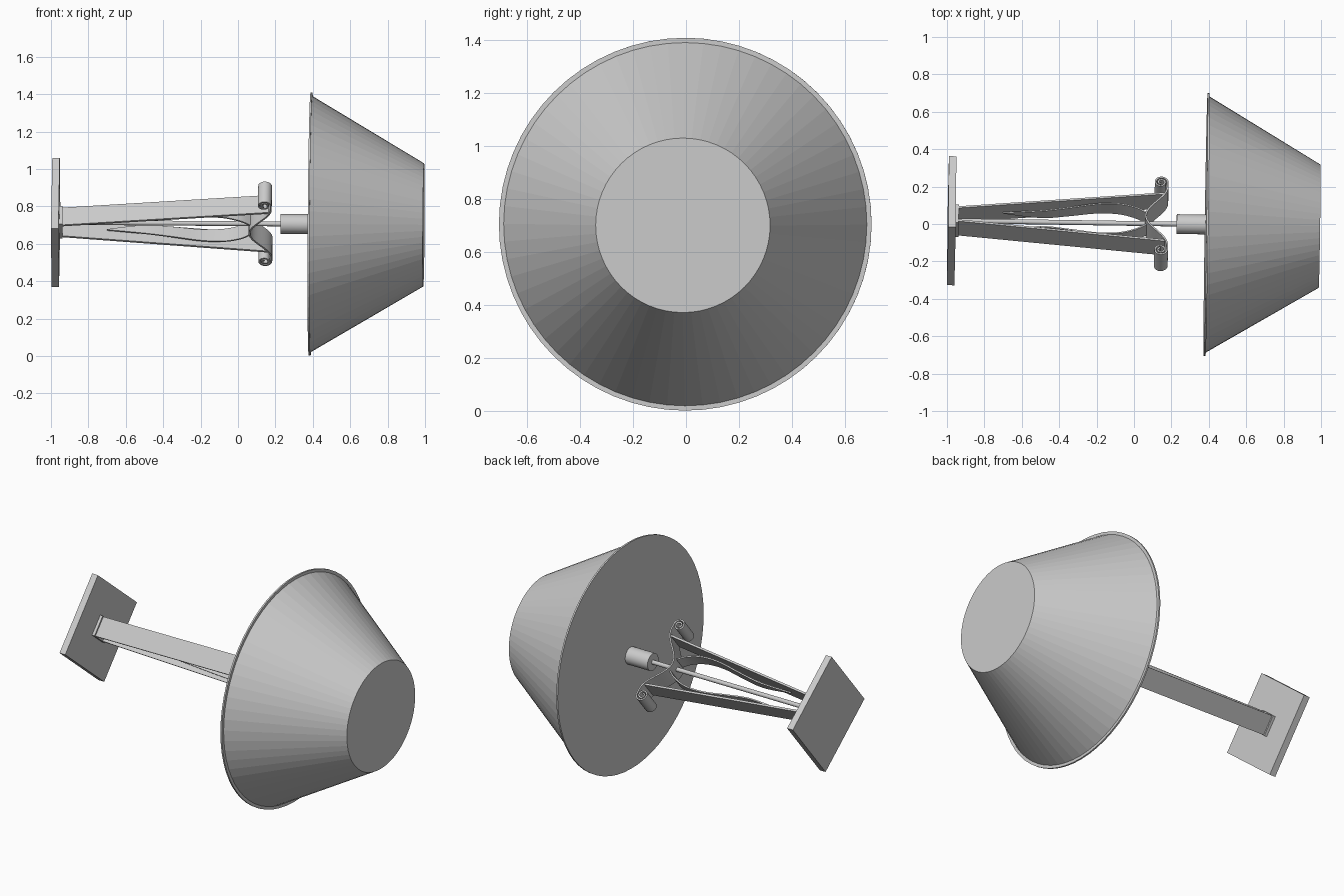
import bpy, bmesh, math
from mathutils import Matrix, Vector

if "Cube" in bpy.data.objects:
    bpy.data.objects.remove(bpy.data.objects["Cube"])

grey = bpy.data.materials.new("plain_grey")
grey.use_nodes = True
grey.diffuse_color = (0.6, 0.6, 0.6, 1)
grey.node_tree.nodes["Principled BSDF"].inputs["Base Color"].default_value = (0.6, 0.6, 0.6, 1)

# Lamp frame: local x along the lamp, y across the straps, z from strap to strap
FRAME = (Matrix.Translation((0, 0.003, 0.708))
         @ Matrix.Rotation(math.radians(-0.85), 4, 'Z')
         @ Matrix.Rotation(math.radians(0.4), 4, 'Y')
         @ Matrix.Rotation(math.radians(50.5), 4, 'X'))


def finish(name, bm, smooth=False):
    bmesh.ops.recalc_face_normals(bm, faces=bm.faces)
    bm.transform(FRAME)
    mesh = bpy.data.meshes.new(name)
    bm.to_mesh(mesh)
    bm.free()
    mesh.materials.append(grey)
    obj = bpy.data.objects.new(name, mesh)
    bpy.context.collection.objects.link(obj)
    if smooth:
        bpy.ops.object.select_all(action='DESELECT')
        obj.select_set(True)
        bpy.context.view_layer.objects.active = obj
        bpy.ops.object.shade_smooth_by_angle(angle=math.radians(35))
    return obj


def box(name, x0, x1, half):
    bm = bmesh.new()
    bmesh.ops.create_cube(bm, size=1)
    bmesh.ops.scale(bm, vec=(x1 - x0, 2 * half, 2 * half), verts=bm.verts)
    bmesh.ops.translate(bm, vec=((x0 + x1) / 2, 0, 0), verts=bm.verts)
    finish(name, bm)


def turned(name, profile, sides, smooth=False):
    """Closed solid with round sections (x, radius) along the lamp axis."""
    bm = bmesh.new()
    rings = []
    for x, r in profile:
        angles = [2 * math.pi * i / sides for i in range(sides)]
        rings.append([bm.verts.new((x, r * math.cos(a), r * math.sin(a))) for a in angles])
    for a, b in zip(rings, rings[1:]):
        for i in range(sides):
            j = (i + 1) % sides
            bm.faces.new((a[i], a[j], b[j], b[i]))
    bm.faces.new(rings[0])
    bm.faces.new(rings[-1])
    finish(name, bm, smooth)


def ribbon(name, path, thickness, smooth=False):
    """Bent strip through points (x, z, half width), given even thickness."""
    bm = bmesh.new()
    layers = []
    for k, (x, z, w) in enumerate(path):
        a, b = path[max(k - 1, 0)], path[min(k + 1, len(path) - 1)]
        side = Vector((a[1] - b[1], 0, b[0] - a[0])).normalized() * thickness / 2
        mid = Vector((x, 0, z))
        layers.append([bm.verts.new(mid + s * side + Vector((0, t * w, 0)))
                       for s, t in ((-1, -1), (-1, 1), (1, 1), (1, -1))])
    for a, b in zip(layers, layers[1:]):
        for i in range(4):
            j = (i + 1) % 4
            bm.faces.new((a[i], a[j], b[j], b[i]))
    bm.faces.new(layers[0])
    bm.faces.new(layers[-1])
    finish(name, bm, smooth)


def smooth_path(points, steps=5):
    """Catmull-Rom interpolation of a short list of points."""
    pts = [Vector(p) for p in points]
    pts = [pts[0]] + pts + [pts[-1]]
    out = []
    for p, q, r, s in zip(pts, pts[1:], pts[2:], pts[3:]):
        for i in range(steps):
            t = i / steps
            out.append(q + (r - p) * t / 2 + (p * 2 - q * 5 + r * 4 - s) * t * t / 2
                       + (q * 3 - p - r * 3 + s) * t ** 3 / 2)
    return out + [pts[-1]]


# Wall plate, mounting block, centre rod and socket
box("wall_plate", -0.995, -0.955, 0.245)
box("mounting_block", -0.957, -0.938, 0.062)
turned("centre_rod", [(-0.95, 0.013), (0.25, 0.013)], 16, True)
turned("socket", [(0.228, 0.053), (0.39, 0.053)], 24, True)

# Shade with a narrow flange around the wide end
turned("shade", [(0.388, 0.688), (0.993, 0.329)], 64)
turned("shade_rim", [(0.383, 0.703), (0.393, 0.703)], 64)

# Straps and leaf blades, one on each side
leaf = smooth_path([(-0.70, 0.06, 0.002), (-0.50, 0.055, 0.028), (-0.35, 0.075, 0.034),
                    (-0.20, 0.1, 0.038), (-0.08, 0.1, 0.042), (0.01, 0.075, 0.045),
                    (0.065, 0.04, 0.045)])
for label, s in (("upper", 1), ("lower", -1)):
    ribbon(label + "_strap", [(-0.945, 0.045 * s, 0.06), (0.165, 0.163 * s, 0.06)], 0.012)
    ribbon(label + "_leaf", [(x, z * s, w) for x, z, w in leaf], 0.008, True)

# Cross bracket: scroll at each end, bowed back to the rod in the middle
half = []
turns = 1.75
for i in range(43):
    f = i / 42
    a = 2 * math.pi * turns * (1 - f)
    r = 0.01 + 0.026 * f
    half.append((0.142 + r * math.cos(a), 0.233 + r * math.sin(a), 0.07))
for i in range(1, 15):
    z = 0.233 * (1 - i / 14)
    half.append((0.12 - 0.058 * math.cos(math.pi * min(z / 0.2, 1)), z, 0.07))
ribbon("scroll_bracket", half + [(x, -z, w) for x, z, w in reversed(half[:-1])], 0.009, True)
